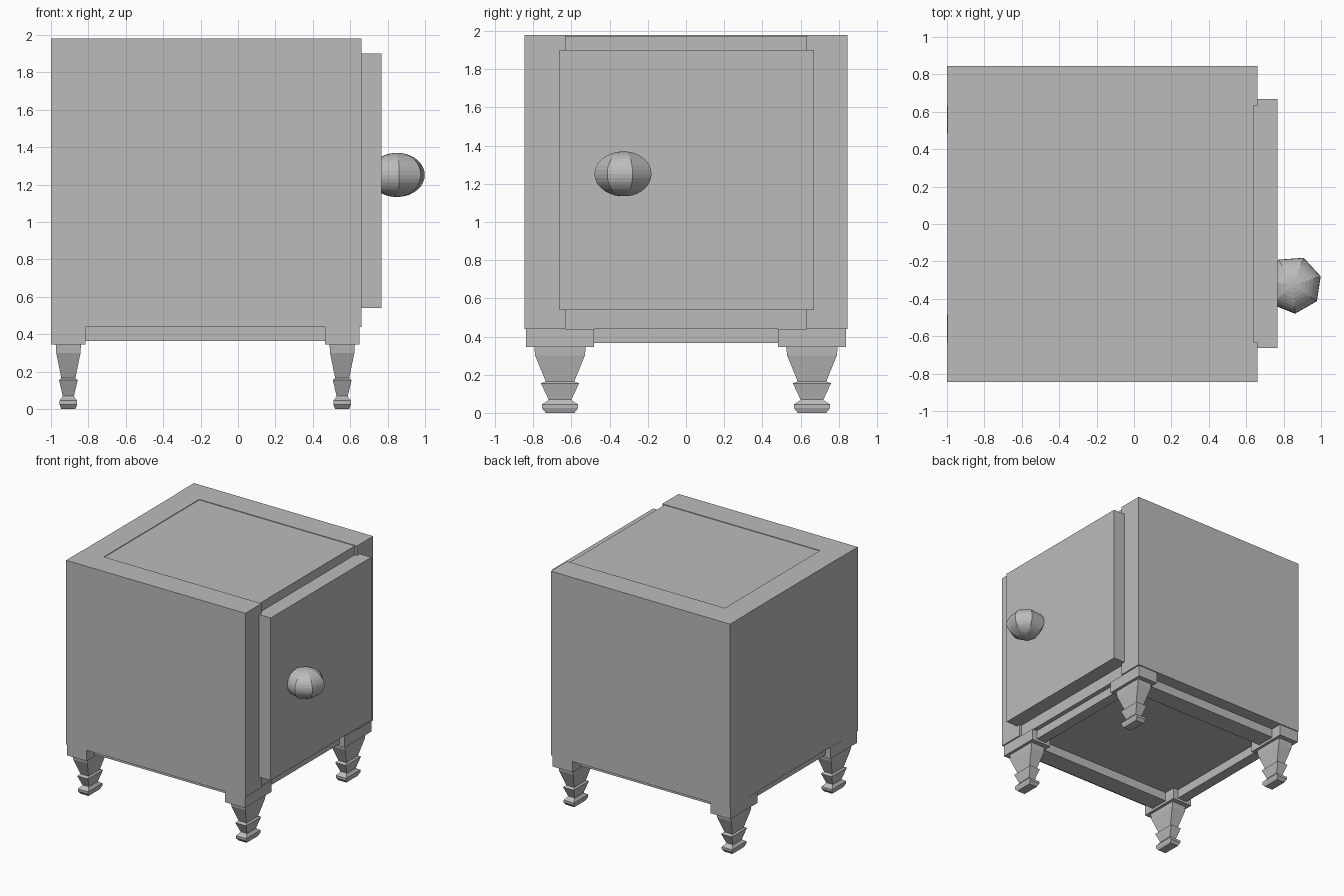
import bpy, math

cube = bpy.data.objects.get("Cube")
if cube:
    bpy.data.objects.remove(cube, do_unlink=True)

grey = bpy.data.materials.new("plain_grey")
grey.use_nodes = True
colour = (0.5, 0.5, 0.5, 1)
grey.diffuse_color = colour
grey.node_tree.nodes["Principled BSDF"].inputs["Base Color"].default_value = colour


def make(name, verts, faces):
    mesh = bpy.data.meshes.new(name)
    mesh.from_pydata(verts, [], faces)
    mesh.materials.append(grey)
    obj = bpy.data.objects.new(name, mesh)
    bpy.context.collection.objects.link(obj)
    return obj


def loft(name, rings):
    """Skin a stack of equal-sided horizontal rings, capped at both ends."""
    n = len(rings[0])
    verts = [p for ring in rings for p in ring]
    faces = [list(range(n))[::-1]]
    for r in range(len(rings) - 1):
        for i in range(n):
            a, b = r * n + i, r * n + (i + 1) % n
            faces.append([a, b, b + n, a + n])
    faces.append(list(range(len(verts) - n, len(verts))))
    return make(name, verts, faces)


def box(name, x, y, z):
    return loft(name, [[(x[0], y[0], h), (x[1], y[0], h),
                        (x[1], y[1], h), (x[0], y[1], h)] for h in z])


# Cabinet: slightly recessed core between two thick side walls
BOTTOM, TOP = 0.44, 1.98
SIDE = 0.63
box("cabinet_core", (-0.997, 0.64), (-SIDE, SIDE), (BOTTOM, TOP - 0.005))
box("top_rear_strip", (-0.997, -0.8), (-SIDE, SIDE), (TOP - 0.005, TOP))
for label, s in (("right", -1), ("left", 1)):
    box(label + "_wall", (-1, 0.66), sorted((s * SIDE, s * 0.845)), (BOTTOM, TOP))

# Door
box("door", (0.64, 0.767), (-0.663, 0.667), (0.54, 1.9))

# Seven-sided squashed knob
rings = []
STEPS = 16
for k in range(STEPS + 1):
    t = math.pi * (0.04 + 0.92 * k / STEPS)
    rings.append([(0.85 + 0.155 * math.sin(t) * math.cos(a),
                   -0.325 + 0.155 * math.sin(t) * math.sin(a),
                   1.252 - 0.118 * math.cos(t))
                  for a in (math.radians(17) + math.tau * i / 7 for i in range(7))])
loft("knob", rings)

# Legs: (height, half width across y); half as deep along x
LEG = [(0, 0.075), (0.025, 0.095), (0.045, 0.095), (0.06, 0.07), (0.07, 0.06),
       (0.155, 0.1), (0.165, 0.075), (0.3, 0.13), (0.345, 0.135)]
LEG_X, LEG_Y = (-0.907, 0.557), 0.66
for cx in LEG_X:
    for cy in (-LEG_Y, LEG_Y):
        loft("leg", [[(cx + sx * w / 2, cy + sy * w, z)
                      for sx, sy in ((-1, -1), (1, -1), (1, 1), (-1, 1))] for z, w in LEG])
        box("leg_block", (cx - 0.092, cx + 0.092), (cy - 0.177, cy + 0.177), (0.345, BOTTOM))

# Rails joining the leg blocks under the cabinet
RAIL = (0.365, BOTTOM)
for s in (-1, 1):
    box("long_rail", (LEG_X[0] + 0.09, LEG_X[1] - 0.09),
        (s * LEG_Y - 0.08, s * LEG_Y + 0.08), RAIL)
for cx in LEG_X:
    box("cross_rail", (cx - 0.045, cx + 0.045), (-LEG_Y + 0.175, LEG_Y - 0.175), RAIL)
